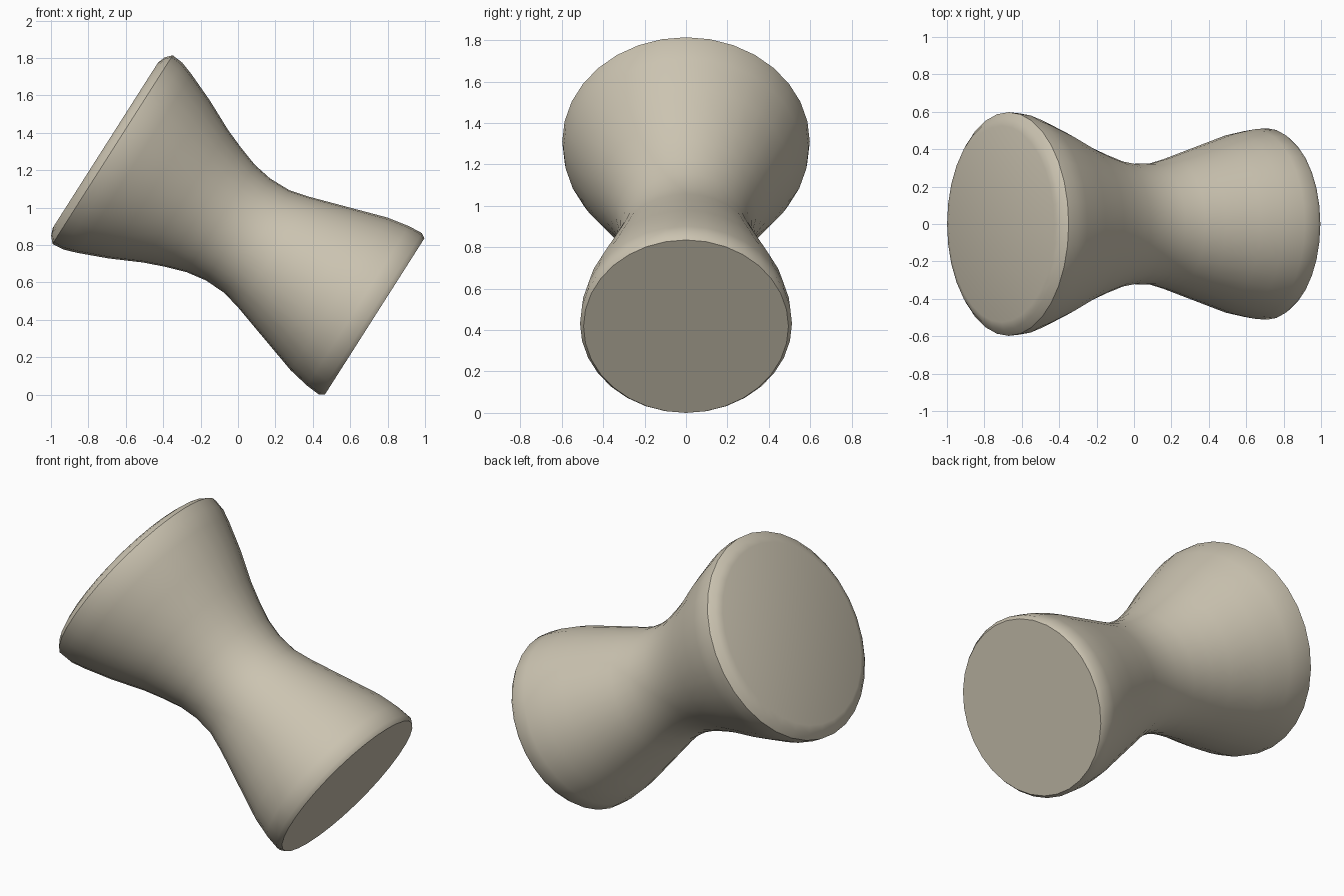
import bpy, bmesh, math
from mathutils import Vector

if "Cube" in bpy.data.objects:
    bpy.data.objects.remove(bpy.data.objects["Cube"])

SIDES = 32
# (distance along axis, radius): flat cap, soft rim, waist, soft rim, flat cap
PROFILE = [(-0.84, 0.525), (-0.825, 0.565), (-0.795, 0.598), (-0.73, 0.592), (-0.655, 0.566),
           (-0.5, 0.502), (-0.33, 0.42), (-0.22, 0.377), (-0.11, 0.34), (0.0, 0.322),
           (0.12, 0.325), (0.23, 0.353), (0.34, 0.388), (0.52, 0.445), (0.64, 0.483),
           (0.76, 0.506), (0.84, 0.512), (0.866, 0.495)]

# Tilted frame of the spool
axis = Vector((0.843, 0, -0.537)).normalized()
up = Vector((-axis.z, 0, axis.x))
side = Vector((0, 1, 0))
centre = Vector((0, 0, 0.9))

# Lathe the profile around the axis and close both ends
bm = bmesh.new()
rings = []
for s, r in PROFILE:
    ring = []
    for i in range(SIDES):
        a = 2 * math.pi * i / SIDES
        ring.append(bm.verts.new(centre + axis * s + (up * math.cos(a) + side * math.sin(a)) * r))
    rings.append(ring)
for a, b in zip(rings, rings[1:]):
    for i in range(SIDES):
        j = (i + 1) % SIDES
        bm.faces.new((a[i], a[j], b[j], b[i]))
bm.faces.new(rings[0])
bm.faces.new(rings[-1])
bmesh.ops.recalc_face_normals(bm, faces=bm.faces)

# Rest on the ground
low = min(v.co.z for v in bm.verts)
bmesh.ops.translate(bm, verts=bm.verts, vec=(0, 0, -low))

mesh = bpy.data.meshes.new("spool_body")
bm.to_mesh(mesh)
bm.free()
body = bpy.data.objects.new("spool_body", mesh)
bpy.context.collection.objects.link(body)

# Single warm beige colour
mat = bpy.data.materials.new("warm beige")
mat.diffuse_color = (0.60, 0.55, 0.44, 1)
mat.use_nodes = True
mat.node_tree.nodes["Principled BSDF"].inputs["Base Color"].default_value = mat.diffuse_color
mesh.materials.append(mat)

# Smooth flanks, crisp end caps
bpy.context.view_layer.objects.active = body
body.select_set(True)
bpy.ops.object.shade_smooth_by_angle(angle=math.radians(40))
